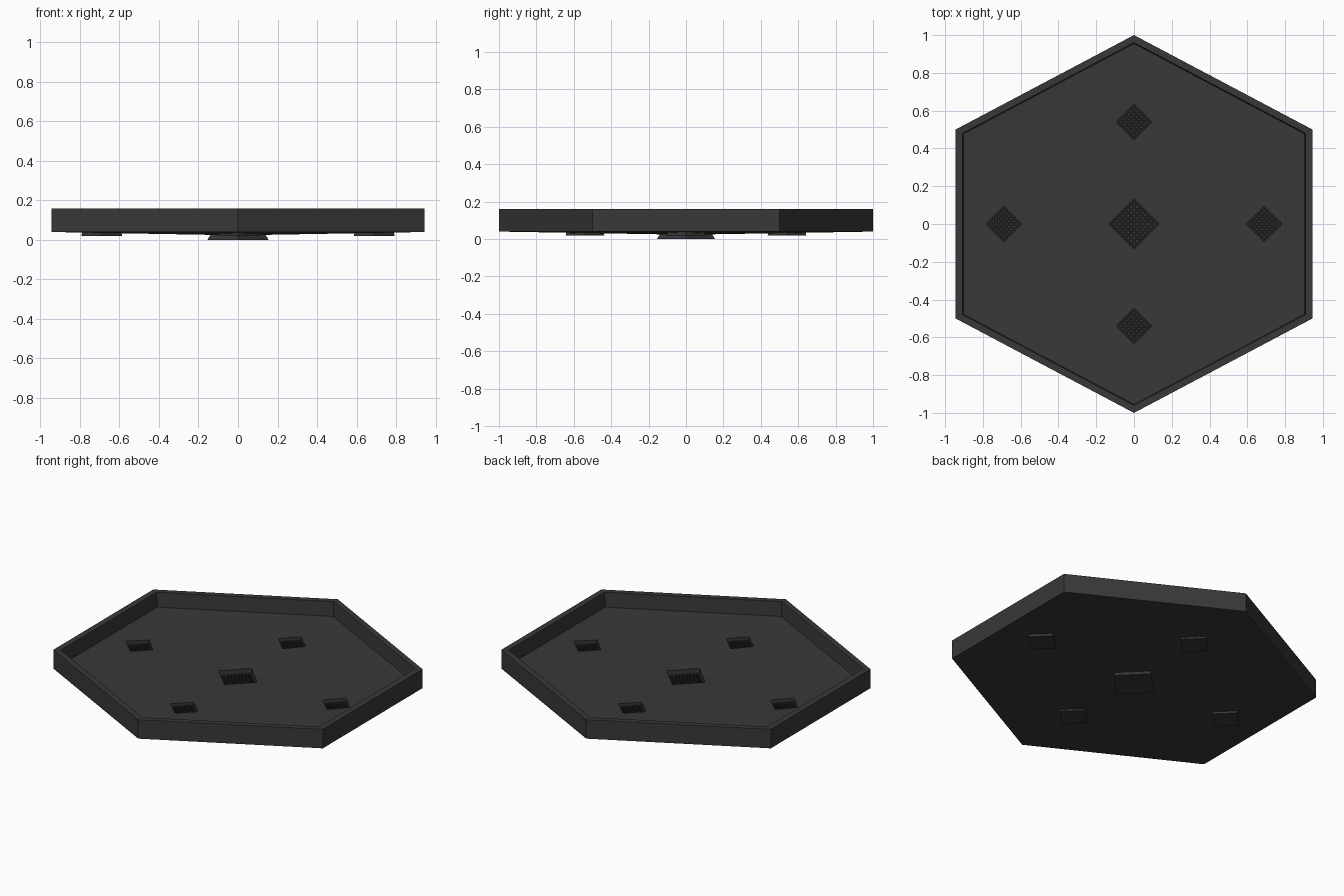
import bpy, bmesh
from math import sin, cos, pi, radians
from mathutils import Vector, Matrix

if "Cube" in bpy.data.objects:
    bpy.data.objects.remove(bpy.data.objects["Cube"])

dark = bpy.data.materials.new("dark_grey")
dark.diffuse_color = (0.04, 0.04, 0.04, 1)
dark.use_nodes = True
dark.node_tree.nodes["Principled BSDF"].inputs["Base Color"].default_value = dark.diffuse_color
black = bpy.data.materials.new("black_grate")
black.diffuse_color = (0.015, 0.015, 0.015, 1)
black.use_nodes = True
black.node_tree.nodes["Principled BSDF"].inputs["Base Color"].default_value = black.diffuse_color


def finish(name, bm, mat):
    bmesh.ops.recalc_face_normals(bm, faces=bm.faces[:])
    me = bpy.data.meshes.new(name)
    bm.to_mesh(me)
    bm.free()
    me.materials.append(mat)
    ob = bpy.data.objects.new(name, me)
    bpy.context.collection.objects.link(ob)
    return ob


def lathe(name, sides, rings, mat, sx=1.0, loc=(0, 0), tips=None):
    """Polygonal rings of (radius, z) joined in order; ends closed, optionally to tips."""
    bm = bmesh.new()
    loops = []
    for r, z in rings:
        loops.append([bm.verts.new((loc[0] + r * sx * cos(pi / 2 + 2 * pi * i / sides),
                                    loc[1] + r * sin(pi / 2 + 2 * pi * i / sides), z))
                      for i in range(sides)])
    for a, b in zip(loops, loops[1:]):
        for i in range(sides):
            j = (i + 1) % sides
            bm.faces.new((a[i], a[j], b[j], b[i]))
    for k, loop in enumerate((loops[0], loops[-1])):
        if tips:
            c = bm.verts.new((loc[0], loc[1], tips[k]))
            for i in range(sides):
                bm.faces.new((loop[i], loop[(i + 1) % sides], c))
        else:
            bm.faces.new(loop)
    return finish(name, bm, mat)


# Hexagonal tray with floor and underside falling gently to the middle
tray = lathe("tray", 6, [(1.0, 0.04), (1.0, 0.16), (0.96, 0.16), (0.955, 0.068)],
             dark, sx=0.945 / cos(radians(30)), tips=(0.023, 0.05))

# name, position, top half-diagonal, bottom z, bars per side
drains = [("centre", (0, 0), 0.135, 0.0, 9)]
for n, p in (("left", (-0.69, 0)), ("right", (0.69, 0)),
             ("front", (0, -0.54)), ("back", (0, 0.54))):
    drains.append((n, p, 0.095, 0.02, 7))

for n, p, r, z0, count in drains:
    # Opening cut through the floor
    cut = lathe(n + "_cutter", 4, [(r, -0.1), (r, 0.3)], dark, loc=p)
    cut.hide_render = True
    cut.hide_viewport = True
    m = tray.modifiers.new(n + "_opening", "BOOLEAN")
    m.operation = "DIFFERENCE"
    m.solver = "EXACT"
    m.object = cut

    # Cup below the opening, flaring slightly towards its base
    top = z0 + 0.028
    grow = 0.02 if n == "centre" else 0.008
    lathe(n + "_sump", 4, [(r + grow, z0), (r + 0.003, top), (r, top), (r, z0 + 0.006)],
          dark, loc=p)

    # Crossed grate bars lying parallel to the cup sides
    bm = bmesh.new()
    side = r * 2 ** 0.5
    pitch = side / count
    for layer in range(2):
        turn = Matrix.Rotation(radians(45 + 90 * layer), 4, "Z")
        zc = z0 + 0.012 + 0.007 * layer
        for i in range(count):
            off = (i + 0.5) * pitch - side / 2
            mat = (Matrix.Translation((p[0], p[1], zc)) @ turn
                   @ Matrix.Translation((0, off, 0))
                   @ Matrix.Diagonal((side, pitch * 0.5, 0.007, 1)))
            bmesh.ops.create_cube(bm, size=1, matrix=mat)
    finish(n + "_grate", bm, black)
